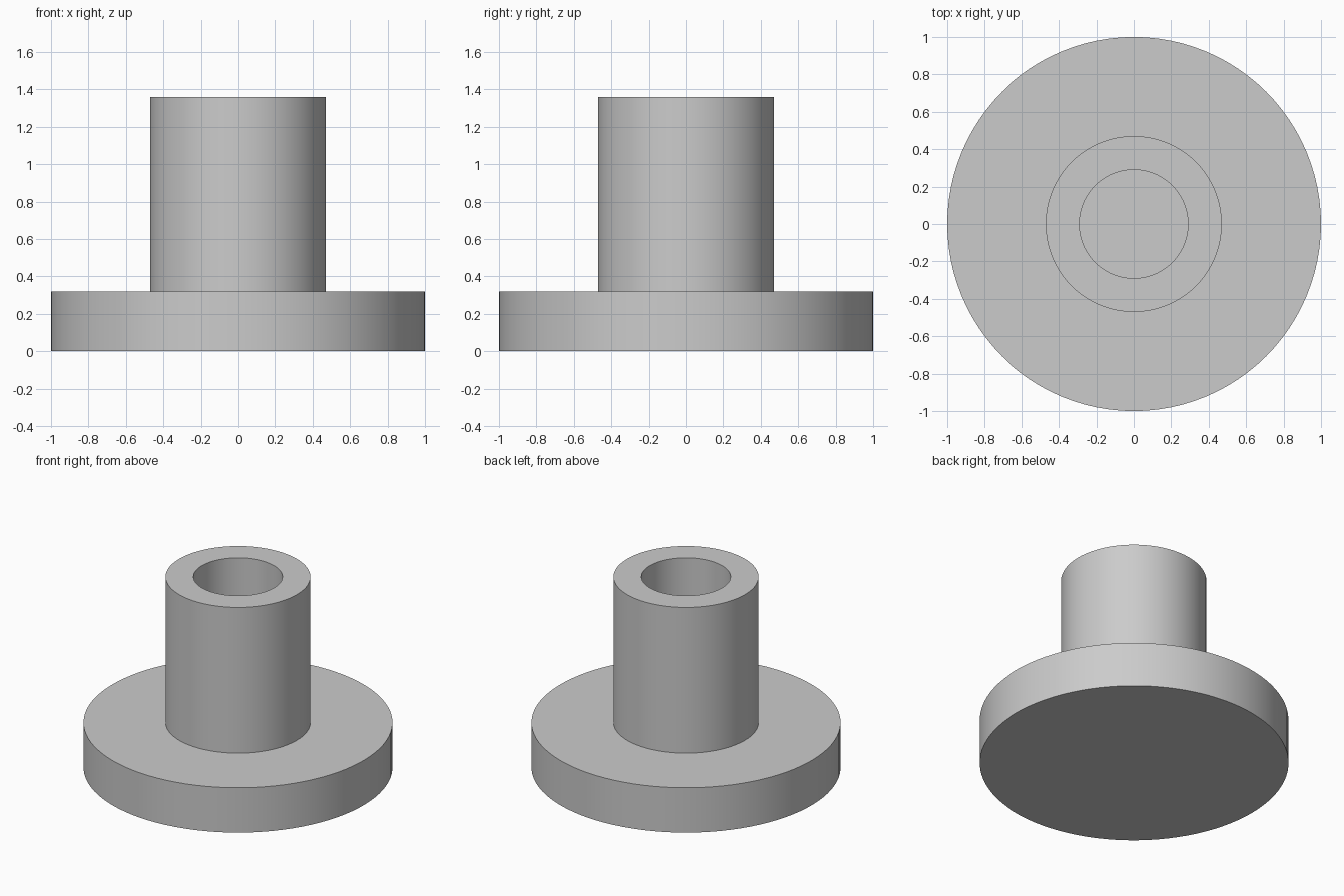
import bpy, bmesh, math

SEGMENTS = 96
FLANGE_R, FLANGE_TOP = 1.0, 0.32
TUBE_R, TUBE_TOP = 0.47, 1.36
BORE_R, BORE_FLOOR = 0.29, 0.32

cube = bpy.data.objects.get("Cube")
if cube:
    bpy.data.objects.remove(cube, do_unlink=True)

# Plain grey material
grey = bpy.data.materials.new("plain grey")
grey.use_nodes = True
colour = (0.6, 0.6, 0.6, 1)
grey.diffuse_color = colour
bsdf = next(n for n in grey.node_tree.nodes if n.type == 'BSDF_PRINCIPLED')
bsdf.inputs["Base Color"].default_value = colour


def lathe(name, profile):
    """Revolve a radius/height profile and cap both of its ends."""
    bm = bmesh.new()
    rings = []
    for r, z in profile:
        angles = [math.tau * i / SEGMENTS for i in range(SEGMENTS)]
        rings.append([bm.verts.new((r * math.cos(a), r * math.sin(a), z)) for a in angles])
    for low, high in zip(rings, rings[1:]):
        for i in range(SEGMENTS):
            j = (i + 1) % SEGMENTS
            bm.faces.new((low[i], low[j], high[j], high[i]))
    bm.faces.new(rings[0][::-1])
    bm.faces.new(rings[-1])
    bmesh.ops.recalc_face_normals(bm, faces=bm.faces)
    mesh = bpy.data.meshes.new(name)
    bm.to_mesh(mesh)
    bm.free()
    mesh.materials.append(grey)
    obj = bpy.data.objects.new(name, mesh)
    bpy.context.collection.objects.link(obj)
    bpy.ops.object.select_all(action='DESELECT')
    obj.select_set(True)
    bpy.context.view_layer.objects.active = obj
    bpy.ops.object.shade_smooth_by_angle(angle=math.radians(30))
    return obj


# Flange, upright tube and blind bore as one turned part
lathe("flanged_bushing", [
    (FLANGE_R, 0), (FLANGE_R, FLANGE_TOP),
    (TUBE_R, FLANGE_TOP), (TUBE_R, TUBE_TOP),
    (BORE_R, TUBE_TOP), (BORE_R, BORE_FLOOR),
])
